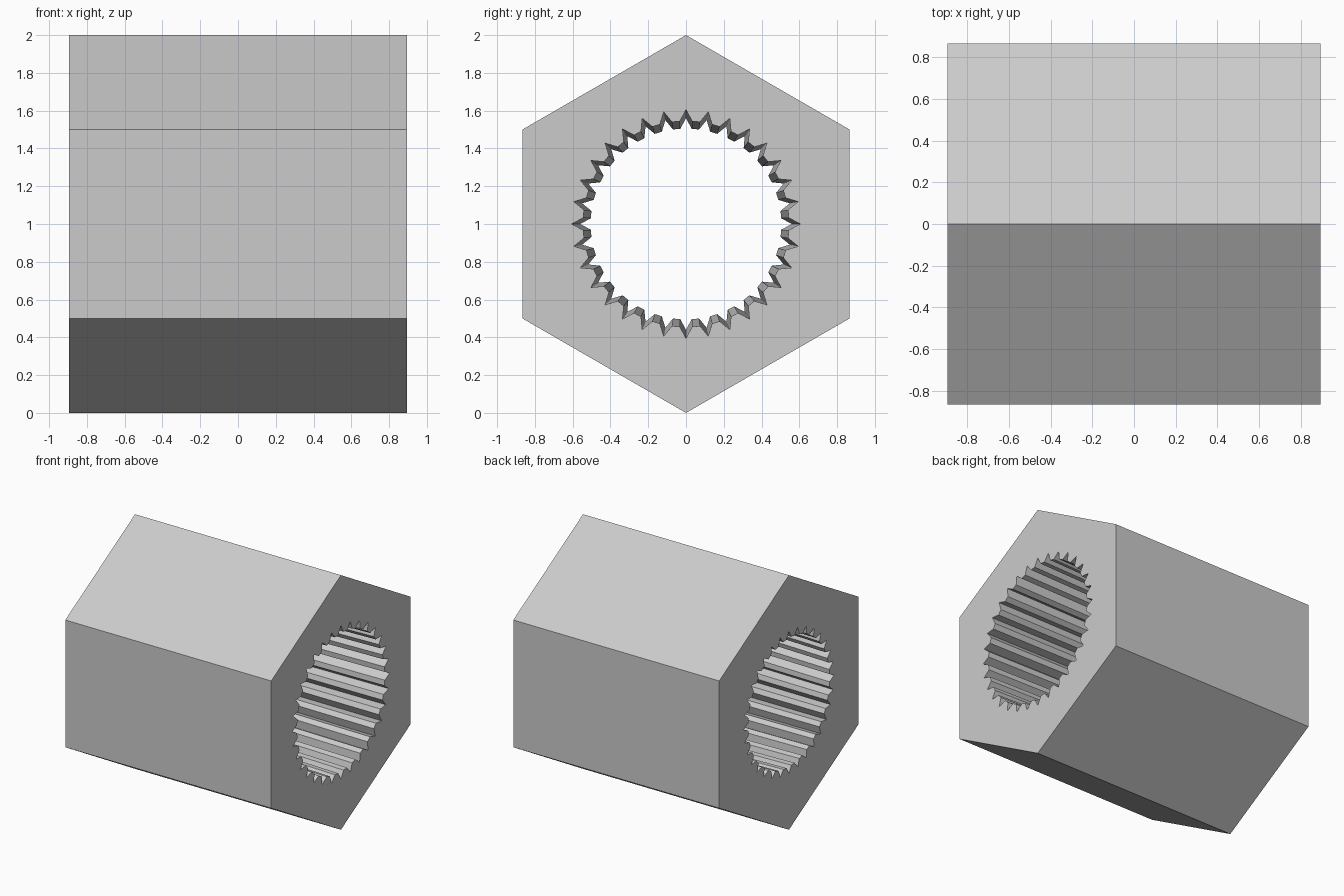
import bpy
import bmesh
from math import sin, cos, radians

cube = bpy.data.objects.get("Cube")
if cube:
    bpy.data.objects.remove(cube, do_unlink=True)

HALF_LENGTH = 0.895
CENTRE_Z = 1.0
GROOVES = 32
PITCH = 360 / GROOVES
RIDGE_HALF = 2.2          # half angle of a flat ridge, degrees

grey = bpy.data.materials.new("plain grey")
grey.use_nodes = True
colour = (0.6, 0.6, 0.6, 1)
grey.diffuse_color = colour
grey.node_tree.nodes["Principled BSDF"].inputs["Base Color"].default_value = colour


def ring(bm, x, points):
    """Closed loop of edges from (radius, angle) pairs around the x axis."""
    verts = [bm.verts.new((x, r * sin(radians(a)), CENTRE_Z + r * cos(radians(a))))
             for r, a in points]
    edges = [bm.edges.new((v, verts[(i + 1) % len(verts)])) for i, v in enumerate(verts)]
    return verts, edges


def serration(root, ridge):
    """V grooves separated by flat ridges."""
    points = []
    for i in range(GROOVES):
        a = i * PITCH
        points += [(root, a),
                   (ridge, a + PITCH / 2 - RIDGE_HALF),
                   (ridge, a + PITCH / 2 + RIDGE_HALF)]
    return points


def join_rings(bm, a, b):
    for i in range(len(a)):
        j = (i + 1) % len(a)
        bm.faces.new((a[i], a[j], b[j], b[i]))


# Hexagonal sleeve with a tapered, serrated bore
bm = bmesh.new()
hexagon = [(1.0, i * 60) for i in range(6)]
ends = []
for x, root, ridge in ((-HALF_LENGTH, 0.56, 0.505), (HALF_LENGTH, 0.605, 0.545)):
    outer, outer_edges = ring(bm, x, hexagon)
    inner, inner_edges = ring(bm, x, serration(root, ridge))
    bmesh.ops.triangle_fill(bm, edges=outer_edges + inner_edges, use_beauty=True)
    ends.append((outer, inner))
join_rings(bm, ends[0][0], ends[1][0])
join_rings(bm, ends[0][1], ends[1][1])
bmesh.ops.recalc_face_normals(bm, faces=bm.faces)

mesh = bpy.data.meshes.new("hex_sleeve")
bm.to_mesh(mesh)
bm.free()
mesh.materials.append(grey)
sleeve = bpy.data.objects.new("hex_sleeve", mesh)
bpy.context.collection.objects.link(sleeve)
